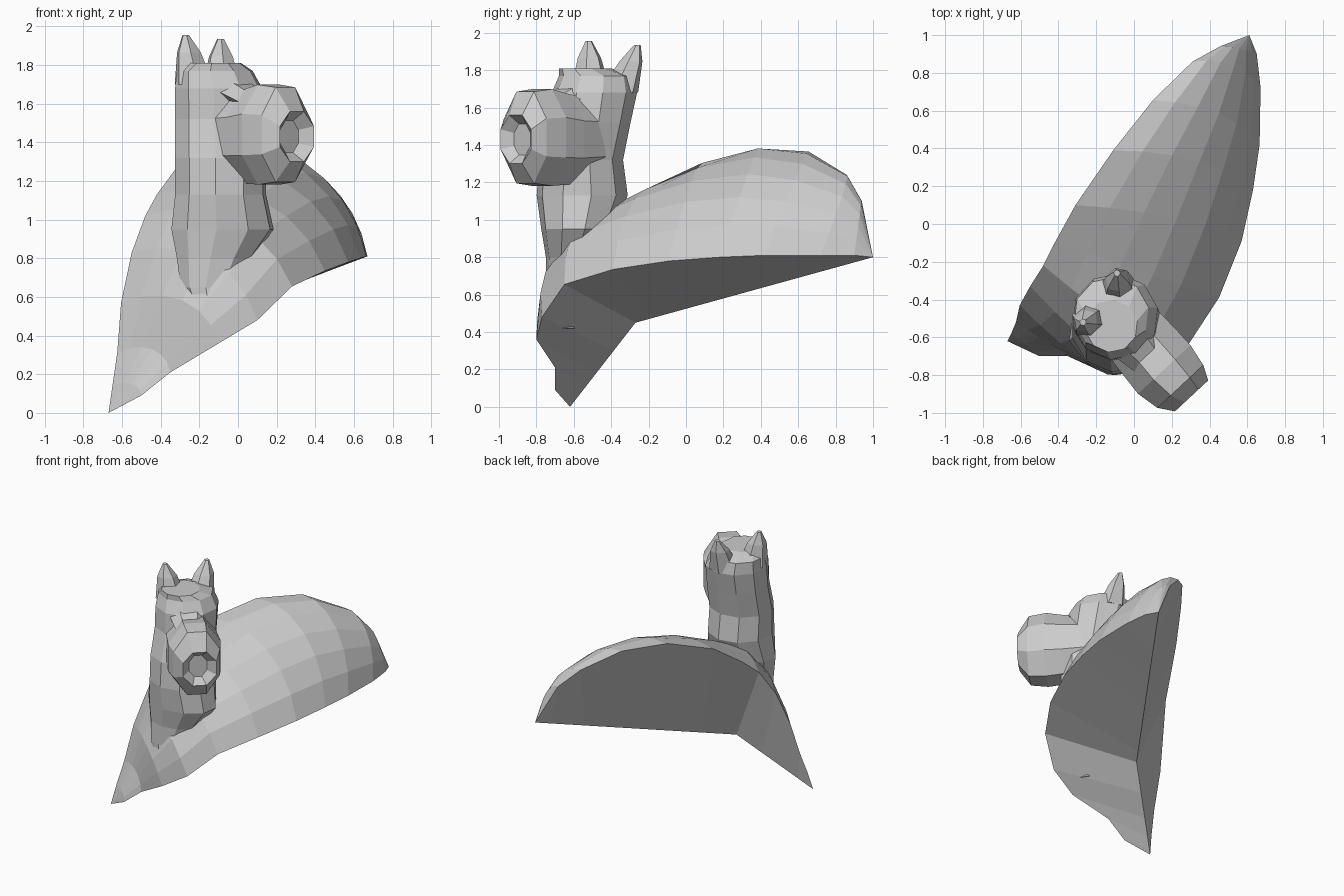
import bpy, bmesh, math
from mathutils import Vector as V

if "Cube" in bpy.data.objects:
    bpy.data.objects.remove(bpy.data.objects["Cube"])


def loft(name, rings):
    """Skin a list of equal-length closed rings, cap both ends, flat shaded."""
    bm = bmesh.new()
    rows = [[bm.verts.new(p) for p in r] for r in rings]
    n = len(rows[0])
    for a, b in zip(rows, rows[1:]):
        for i in range(n):
            j = (i + 1) % n
            bm.faces.new((a[i], a[j], b[j], b[i]))
    bm.faces.new(rows[0])
    bm.faces.new(rows[-1])
    bmesh.ops.remove_doubles(bm, verts=bm.verts, dist=0.002)
    bmesh.ops.recalc_face_normals(bm, faces=bm.faces)
    me = bpy.data.meshes.new(name)
    bm.to_mesh(me)
    bm.free()
    ob = bpy.data.objects.new(name, me)
    bpy.context.collection.objects.link(ob)
    return ob


def ring(c, u, v, n, turn=0.0):
    """Ellipse of n points about c with half-axis vectors u and v."""
    c, u, v = V(c), V(u), V(v)
    return [c + u * math.cos(a) + v * math.sin(a)
            for a in (turn + 2 * math.pi * i / n for i in range(n))]


# Body: quarter-dome wedge; each station runs from the crown edge to the lower edge,
# with its flat underside meeting along a bent ridge (tail - corner - foot)
tail, corner, foot = V((.61, 1, .8)), V((-.25, -.27, .45)), V((-.67, -.62, 0))
stations = [  # ridge position (0-1 tail part, 1-2 foot part), crown, lower edge, push
    (.08, (.455, .94, 1.10), (.65, .90, .81), (0, 0, 0)),
    (.25, (.31, .86, 1.24), (.67, .72, .81), (0, 0, -.03)),
    (.45, (.10, .655, 1.365), (.665, .42, .81), (0, 0, -.06)),
    (.65, (-.11, .39, 1.38), (.63, .18, .80), (0, 0, -.06)),
    (.83, (-.31, .10, 1.28), (.57, -.09, .78), (0, 0, -.04)),
    (.93, (-.42, -.10, 1.13), (.45, -.39, .735), (0, 0, -.01)),
    (1.0, (-.48, -.22, 1.02), (.28, -.65, .655), (0, -.04, 0)),
    (1.33, (-.55, -.33, .83), (.10, -.77, .48), (0, -.07, 0)),
    (1.6, (-.605, -.43, .57), (-.10, -.80, .36), (0, -.04, 0)),
    (1.8, (-.625, -.52, .31), (-.35, -.70, .21), (0, 0, 0)),
    (1.93, (-.65, -.58, .14), (-.50, -.70, .09), (0, 0, 0)),
]
SEG = 6
rings = [[tail] * (SEG + 2)]
for t, crown, low, push in stations:
    b = tail.lerp(corner, t) if t <= 1 else corner.lerp(foot, t - 1)
    arc = [math.pi / 2 * k / SEG for k in range(SEG + 1)]
    rings.append([b] + [b + (V(crown) - b) * math.cos(a) + (V(low) - b) * math.sin(a)
                        + V(push) * math.sin(2 * a) for a in arc])
rings.append([foot] * (SEG + 2))
loft("body", rings)

# Facing direction of the head and its sideways direction
fwd = V((.68, -.73, 0)).normalized()
side = V((.73, .68, 0)).normalized()
up = V((0, 0, 1))

# Chest, neck and skull: one faceted column growing out of the body
neck = [  # z, centre x, centre y, half width x, half width y
    (.42, -.12, -.68, .07, .10),
    (.65, -.15, -.63, .15, .12),
    (.80, -.12, -.61, .20, .14),
    (.95, -.08, -.58, .27, .195),
    (1.13, -.09, -.555, .24, .245),
    (1.32, -.09, -.56, .24, .225),
    (1.52, -.095, -.51, .235, .215),
    (1.68, -.10, -.49, .23, .23),
    (1.77, -.12, -.48, .20, .20),
    (1.81, -.12, -.54, .14, .14),
]
loft("neck_and_skull", [ring((x, y, z), (rx, 0, 0), (0, ry, 0), 10, .2)
                        for z, x, y, rx, ry in neck])

# Snout: blunt octagonal muzzle turned to the front right
snout = [  # centre, half width, half height
    ((-.03, -.55, 1.43), .19, .24),
    ((.075, -.67, 1.43), .20, .26),
    ((.16, -.77, 1.44), .205, .28),
    ((.245, -.86, 1.44), .18, .265),
    ((.305, -.91, 1.43), .13, .14),
    ((.265, -.875, 1.43), .07, .09),
]
loft("snout", [ring(c, side * w, up * h, 8, math.pi / 8) for c, w, h in snout])

# Brow: sloping wedge between snout and skull
loft("brow", [ring((-.10, -.52, 1.69), side * .15, up * .10, 6),
              ring((.00, -.62, 1.66), side * .13, up * .07, 6),
              ring((.10, -.73, 1.60), side * .10, up * .06, 6)])

# Ears: pointed, flattened cones
for name, base, tip in (("ear_left", (-.225, -.51, 1.70), (-.27, -.52, 1.955)),
                        ("ear_right", (-.085, -.36, 1.68), (-.09, -.26, 1.935))):
    base, tip = V(base), V(tip)
    loft(name, [ring(base, side * .11, fwd * .105, 6),
                ring(base.lerp(tip, .65), side * .07, fwd * .06, 6),
                ring(tip, side * .018, fwd * .018, 6)])
